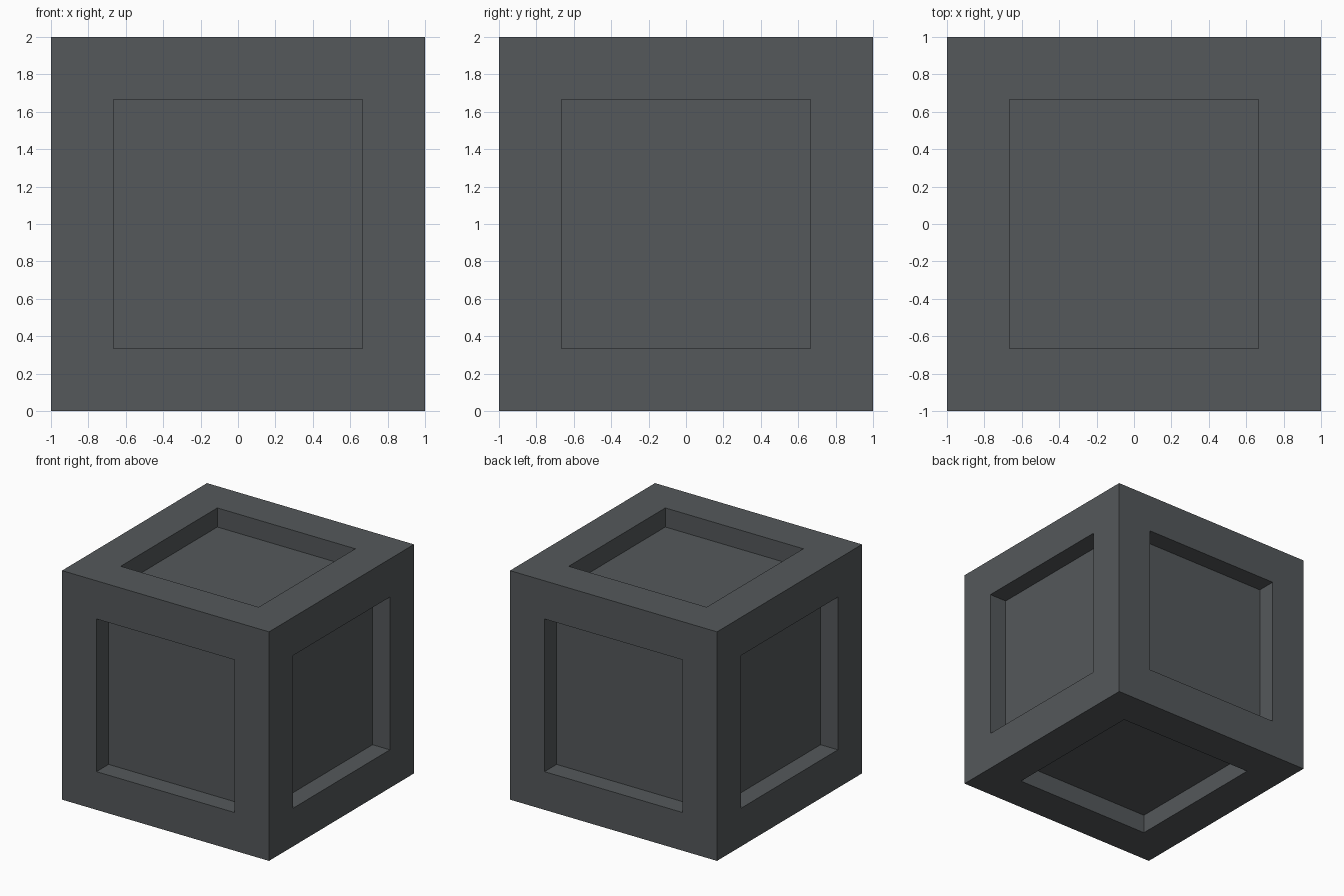
import bpy
import bmesh

if "Cube" in bpy.data.objects:
    bpy.data.objects.remove(bpy.data.objects["Cube"])

SIZE = 2.0
BORDER = 1 / 3   # frame width around each face
DEPTH = 1 / 6    # recess depth

# Single dark grey colour
grey = bpy.data.materials.new("dark_grey")
grey.diffuse_color = (0.089, 0.098, 0.104, 1)
grey.use_nodes = True
grey.node_tree.nodes["Principled BSDF"].inputs["Base Color"].default_value = grey.diffuse_color

# Cube body standing on the ground
bm = bmesh.new()
bmesh.ops.create_cube(bm, size=SIZE)
bmesh.ops.translate(bm, verts=bm.verts, vec=(0, 0, SIZE / 2))

# Framed square recess in all six faces
panels = list(bm.faces)
bmesh.ops.inset_individual(bm, faces=panels, thickness=BORDER, use_even_offset=True)
floors = bmesh.ops.extrude_discrete_faces(bm, faces=panels)["faces"]
for f in floors:
    f.normal_update()
    bmesh.ops.translate(bm, verts=f.verts, vec=f.normal * -DEPTH)
bm.normal_update()

mesh = bpy.data.meshes.new("recessed_crate")
bm.to_mesh(mesh)
bm.free()
mesh.materials.append(grey)
crate = bpy.data.objects.new("recessed_crate", mesh)
bpy.context.collection.objects.link(crate)
